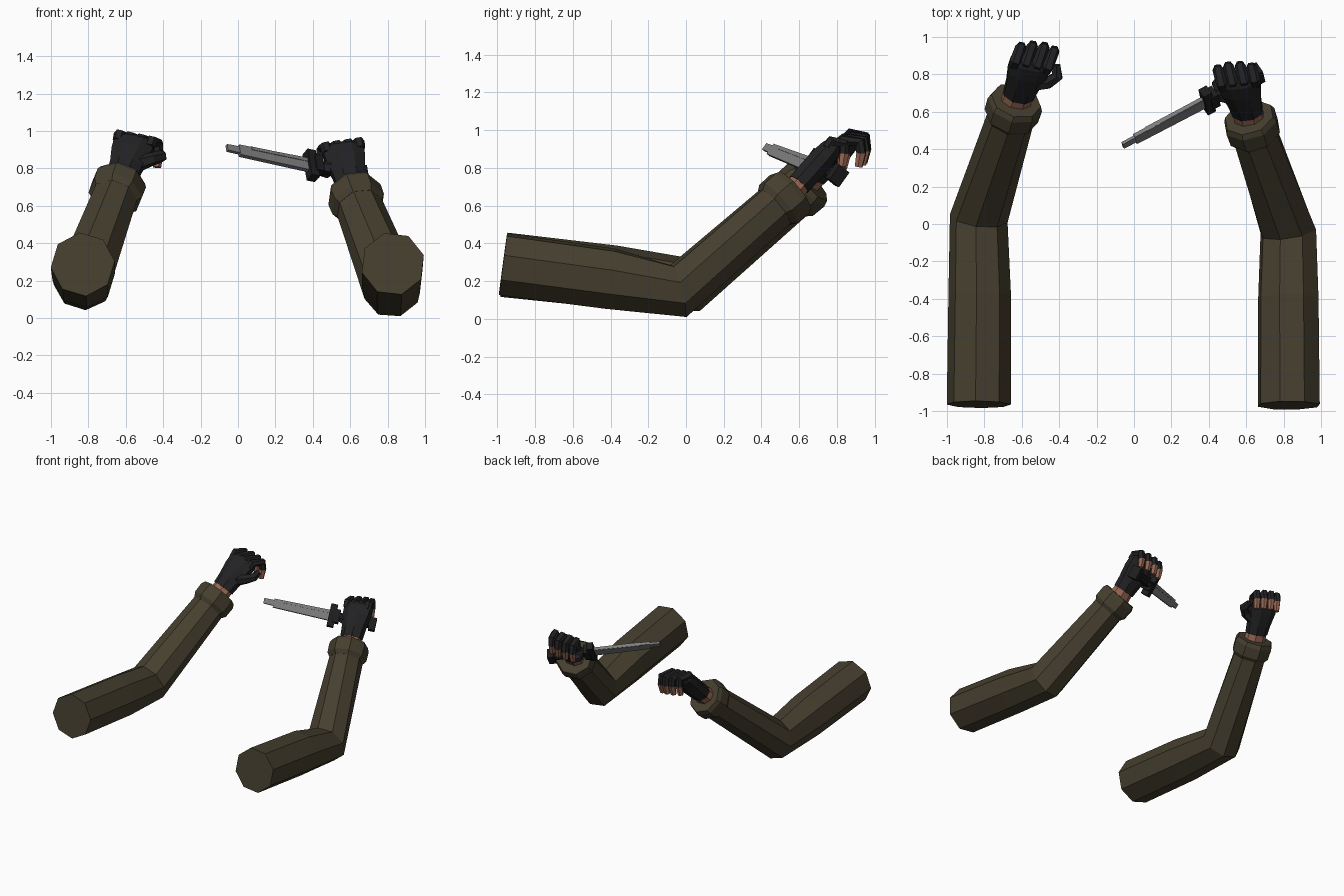
import bpy, bmesh, math
from mathutils import Vector as V, Matrix

if "Cube" in bpy.data.objects:
    bpy.data.objects.remove(bpy.data.objects["Cube"])


def lin(c):
    return tuple((x / 255 / 12.92 if x < 11 else ((x / 255 + 0.055) / 1.055) ** 2.4) for x in c) + (1,)


def material(name, rgb):
    m = bpy.data.materials.new(name)
    m.diffuse_color = lin(rgb)
    m.use_nodes = True
    m.node_tree.nodes["Principled BSDF"].inputs["Base Color"].default_value = m.diffuse_color
    return m


SLEEVE = material("olive_sleeve", (70, 63, 47))
GLOVE = material("black_glove", (34, 34, 36))
SKIN = material("skin", (150, 102, 82))
STEEL = material("grey_steel", (125, 125, 126))
GRIP = material("dark_grip", (29, 29, 31))


def finish(name, bm, mats):
    bmesh.ops.recalc_face_normals(bm, faces=bm.faces)
    me = bpy.data.meshes.new(name)
    bm.to_mesh(me)
    bm.free()
    for m in mats:
        me.materials.append(m)
    ob = bpy.data.objects.new(name, me)
    bpy.context.collection.objects.link(ob)
    return ob


def tube(name, pts, radii, side, mats, sides=8, roll=0.0, second_from=99):
    """Faceted loft; radii are numbers or (side, up) pairs."""
    pts = [V(p) for p in pts]
    bm = bmesh.new()
    rings = []
    for i, p in enumerate(pts):
        t = V()
        if i > 0:
            t += (p - pts[i - 1]).normalized()
        if i < len(pts) - 1:
            t += (pts[i + 1] - p).normalized()
        t.normalize()
        u = V(side)
        u = (u - t * u.dot(t)).normalized()
        w = u.cross(t)
        a, b = radii[i] if isinstance(radii[i], tuple) else (radii[i], radii[i])
        angles = [roll + k * math.tau / sides for k in range(sides)]
        rings.append([bm.verts.new(p + u * a * math.cos(q) + w * b * math.sin(q)) for q in angles])
    for i in range(len(rings) - 1):
        for k in range(sides):
            j = (k + 1) % sides
            f = bm.faces.new((rings[i][k], rings[i][j], rings[i + 1][j], rings[i + 1][k]))
            f.material_index = int(i >= second_from)
    bm.faces.new(rings[0])
    bm.faces.new(rings[-1]).material_index = int(second_from < 99)
    return finish(name, bm, mats)


def build_arm(label, shoulder, mid, elbow, wrist, knuckle, thumb_dir, roll, reach, drop, thumb):
    elbow, wrist, knuckle = V(elbow), V(wrist), V(knuckle)
    a = (wrist - elbow).normalized()
    # Sleeve and cuff
    tube(label + "_sleeve", [shoulder, mid, elbow, wrist - a * 0.08],
         [0.172, 0.168, (0.156, 0.15), 0.125], (1, 0, 0), [SLEEVE], roll=roll)
    tube(label + "_cuff", [wrist - a * d for d in (0.14, 0.11, 0.03, 0.0)],
         [0.127, 0.148, 0.15, 0.137], (1, 0, 0), [SLEEVE], roll=roll)
    # Wrist and gloved palm
    f = (knuckle - wrist).normalized()
    s = V((thumb_dir, 0, 0))
    s = (s - f * s.dot(f)).normalized()
    n = s.cross(f) * thumb_dir
    tube(label + "_wrist", [wrist - a * 0.02, wrist + f * 0.07],
         [(0.086, 0.07), (0.078, 0.06)], s, [SKIN], roll=math.pi / 8)
    tube(label + "_palm", [wrist + f * d for d in (0.045, 0.12, 0.22, 0.295, 0.325)],
         [(0.088, 0.068), (0.095, 0.07), (0.115, 0.07), (0.12, 0.06), (0.105, 0.042)],
         s, [GLOVE], roll=math.pi / 8)
    # Curled fingers with bare tips
    d = V((f.x, f.y, 0)).normalized()
    for finger, off, k in (("index", 0.09, 0.95), ("middle", 0.031, 1.05),
                           ("ring", -0.031, 1.0), ("little", -0.088, 0.82)):
        base = knuckle + s * off + n * 0.018
        path = [base - f * 0.03]
        for fw, z in ((0.03, 0.012), (0.95, 0.0), (1.0, -0.45), (0.85, -1.0)):
            path.append(base + d * reach * fw * k + V((0, 0, z * (drop if z < 0 else 1))))
        tube(label + "_" + finger + "_finger", path, [0.028, 0.032, 0.03, 0.028, 0.022],
             s, [GLOVE, SKIN], sides=6, second_from=3)
    # Thumb
    tube(label + "_thumb", thumb, [0.045, 0.036, 0.033, 0.024], (0, 0, 1), [GLOVE], sides=6)


build_arm("left", (-0.83, -0.965, 0.287), (-0.825, -0.38, 0.222), (-0.83, 0.03, 0.185),
          (-0.63, 0.66, 0.73), (-0.55, 0.865, 0.94), 1, 0.1, 0.105, 0.13,
          [(-0.55, 0.75, 0.82), (-0.46, 0.755, 0.85), (-0.41, 0.79, 0.865), (-0.415, 0.85, 0.88)])
build_arm("right", (0.828, -0.97, 0.29), (0.825, -0.4, 0.213), (0.825, -0.04, 0.148),
          (0.615, 0.57, 0.68), (0.56, 0.77, 0.905), -1, 0.28, 0.09, 0.12,
          [(0.55, 0.67, 0.80), (0.475, 0.68, 0.805), (0.445, 0.75, 0.79), (0.48, 0.80, 0.77)])

# Knife frame: axis runs from tip to pommel, the flat leans back
TIP = V((-0.06, 0.42, 0.91))
AX = V((0.46, 0.245, -0.095)).normalized()
flat = V((AX.y, -AX.x, 0)).normalized()
up = AX.cross(flat)
if up.z < 0:
    up = -up
lean = math.radians(35)
NORM = flat * math.cos(lean) + up * math.sin(lean)
HIGH = up * math.cos(lean) - flat * math.sin(lean)


def knife_block(name, start, end, thick, low, high, mat, taper=1.0):
    bm = bmesh.new()
    bmesh.ops.create_cube(bm, size=1)
    for v in bm.verts:
        x, y, z = v.co
        k = taper if x < 0 else 1.0
        v.co = (TIP + AX * (start if x < 0 else end) + NORM * y * thick
                + HIGH * (low if z < 0 else high) * k)
    return finish(name, bm, [mat])


knife_block("blade_tip", 0.0, 0.1, 0.018, -0.022, 0.022, STEEL, 0.9)
knife_block("blade", 0.075, 0.52, 0.024, -0.042, 0.038, STEEL, 0.82)
knife_block("blade_spine", 0.15, 0.52, 0.03, 0.012, 0.032, STEEL)
knife_block("guard", 0.495, 0.545, 0.06, -0.085, 0.085, GRIP)
knife_block("guard_collar", 0.53, 0.575, 0.075, -0.05, 0.05, GRIP)
knife_block("pommel", 0.80, 0.85, 0.075, -0.048, 0.048, GRIP)
tube("handle", [TIP + AX * 0.54, TIP + AX * 0.82], [0.033, 0.033], HIGH, [GRIP], sides=8)
